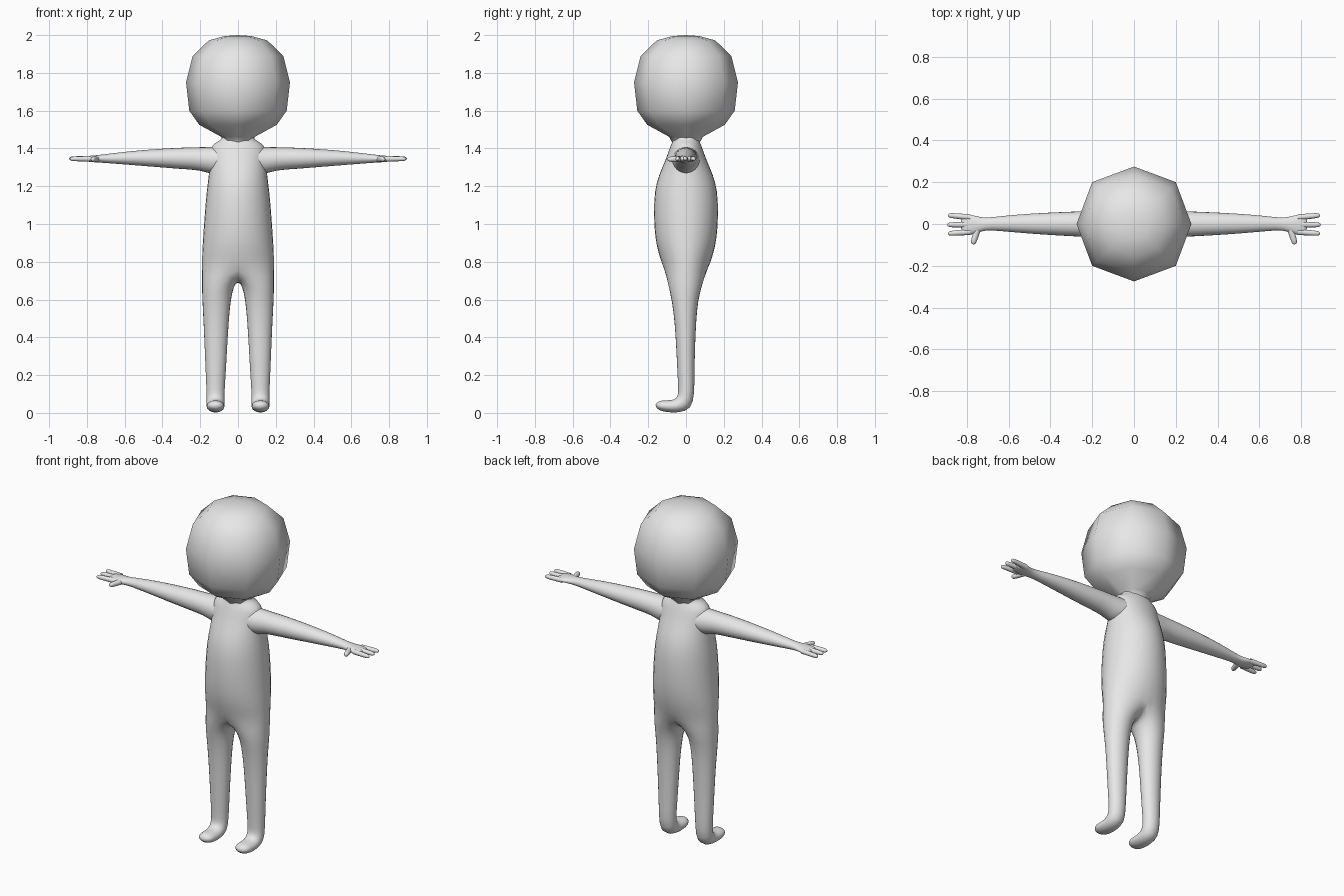
import bpy, bmesh, math
from mathutils import Vector

if "Cube" in bpy.data.objects:
    bpy.data.objects.remove(bpy.data.objects["Cube"])

grey = bpy.data.materials.new("plain grey")
grey.diffuse_color = (0.8, 0.8, 0.8, 1)
grey.use_nodes = True
grey.node_tree.nodes["Principled BSDF"].inputs["Base Color"].default_value = grey.diffuse_color


def finish(name, bm, mirror=False, subdiv=0):
    bmesh.ops.recalc_face_normals(bm, faces=bm.faces)
    me = bpy.data.meshes.new(name)
    bm.to_mesh(me)
    bm.free()
    me.materials.append(grey)
    me.polygons.foreach_set("use_smooth", [True] * len(me.polygons))
    ob = bpy.data.objects.new(name, me)
    bpy.context.collection.objects.link(ob)
    if mirror:
        m = ob.modifiers.new("mirror", 'MIRROR')
        m.use_clip = True
        m.merge_threshold = 0.0005
    if subdiv:
        s = ob.modifiers.new("smooth", 'SUBSURF')
        s.levels = s.render_levels = subdiv
    return ob


def bridge(bm, a, b, closed=True):
    n = len(a)
    for i in range(n if closed else n - 1):
        j = (i + 1) % n
        bm.faces.new((a[i], a[j], b[j], b[i]))


def fan(bm, ring, tip):
    v = bm.verts.new(tip)
    for i in range(len(ring)):
        bm.faces.new((ring[i], ring[(i + 1) % len(ring)], v))


def ring(bm, c, u, v, n, start=0.0):
    return [bm.verts.new(Vector(c) + Vector(u) * math.cos(start + math.tau * i / n)
                         + Vector(v) * math.sin(start + math.tau * i / n)) for i in range(n)]


# Head: eight-sided faceted ball
bm = bmesh.new()
prev = None
for z, r in [(1.435, .075), (1.462, .09), (1.525, .205), (1.60, .258), (1.75, .275),
             (1.89, .24), (1.972, .155), (1.995, .07)]:
    k = [bm.verts.new((r * f * math.cos(i * math.pi / 4), r * f * math.sin(i * math.pi / 4), z))
         for i in range(8) for f in [1.03 if i % 2 else 1.0]]
    if prev:
        bridge(bm, prev, k)
    prev = k
fan(bm, prev, (0, 0, 2.0))
finish("head", bm)

# Body: half torso from neck to hips, running into one leg and foot, mirrored
bm = bmesh.new()
prev = None
for z, rx, ry in [(1.475, .085, .08), (1.45, .08, .066), (1.43, .125, .075), (1.40, .15, .088),
                  (1.34, .15, .108), (1.26, .155, .145), (1.18, .167, .168), (1.05, .178, .173),
                  (.92, .187, .165), (.84, .192, .145), (.77, .192, .122)]:
    k = []
    for i in range(9):
        a = math.radians(-90 + 22.5 * i)
        x = 0 if i in (0, 8) else rx * 1.015 * math.cos(a)
        k.append(bm.verts.new((x, ry * 1.015 * math.sin(a), z)))
    if prev:
        bridge(bm, prev, k, closed=False)
    prev = k
# crotch seam closes the ring under the hips
prev += [bm.verts.new((0, y, z)) for y, z in [(.06, .71), (0, .685), (-.06, .71)]]
# rings: centre x, y, z, half width, half depth, tilt forward
for x, y, z, rx, ry, t in [(.106, -.004, .68, .086, .092, 0), (.114, -.006, .60, .076, .070, 0),
                           (.116, -.003, .48, .067, .057, 0), (.117, -.002, .34, .060, .050, 0),
                           (.118, 0, .20, .053, .045, 0), (.119, .002, .11, .048, .043, 0),
                           (.119, -.006, .055, .048, .054, 45), (.119, -.05, .034, .047, .035, 80),
                           (.119, -.105, .035, .049, .032, 92), (.119, -.145, .040, .042, .026, 95)]:
    t = math.radians(t)
    k = ring(bm, (x, y, z), (rx * 1.03, 0, 0),
             (0, ry * 1.03 * math.cos(t), -ry * 1.03 * math.sin(t)), 12, math.radians(-120))
    bridge(bm, prev, k)
    prev = k
fan(bm, prev, (.119, -.168, .042))
finish("body_and_legs", bm, True, 1)

# Arm and palm
bm = bmesh.new()
prev = None
for x, y, z, ry, rz in [(.10, 0, 1.338, .075, .07), (.155, 0, 1.337, .068, .072),
                        (.20, 0, 1.346, .063, .061), (.30, 0, 1.348, .060, .058),
                        (.50, .002, 1.350, .049, .043), (.64, .002, 1.348, .036, .030),
                        (.715, 0, 1.346, .028, .022), (.755, -.004, 1.345, .042, .019),
                        (.80, -.003, 1.345, .052, .015), (.825, -.003, 1.345, .046, .010)]:
    k = ring(bm, (x, y, z), (0, ry * 1.03, 0), (0, 0, rz * 1.03), 12)
    if prev:
        bridge(bm, prev, k)
    prev = k
fan(bm, prev, (.83, -.003, 1.345))
finish("arm", bm, True, 1)


# Fingers and thumb
def digit(name, a, b, r):
    a, b = Vector(a), Vector(b)
    d = (b - a).normalized()
    side = Vector((-d.y, d.x, 0))
    bm = bmesh.new()
    prev = None
    for f, s in [(0, 1.15), (.5, 1.05), (.85, .95), (.97, .65)]:
        k = ring(bm, a.lerp(b, f), side * r * s, (0, 0, r * s), 8)
        if prev:
            bridge(bm, prev, k)
        prev = k
    fan(bm, prev, b)
    finish(name, bm, True, 1)


digit("outer_finger", (.785, .032, 1.345), (.892, .042, 1.345), .014)
digit("middle_finger", (.785, -.003, 1.346), (.895, -.004, 1.346), .014)
digit("inner_finger", (.785, -.038, 1.345), (.892, -.046, 1.345), .014)
digit("thumb", (.745, -.012, 1.343), (.772, -.098, 1.343), .016)
